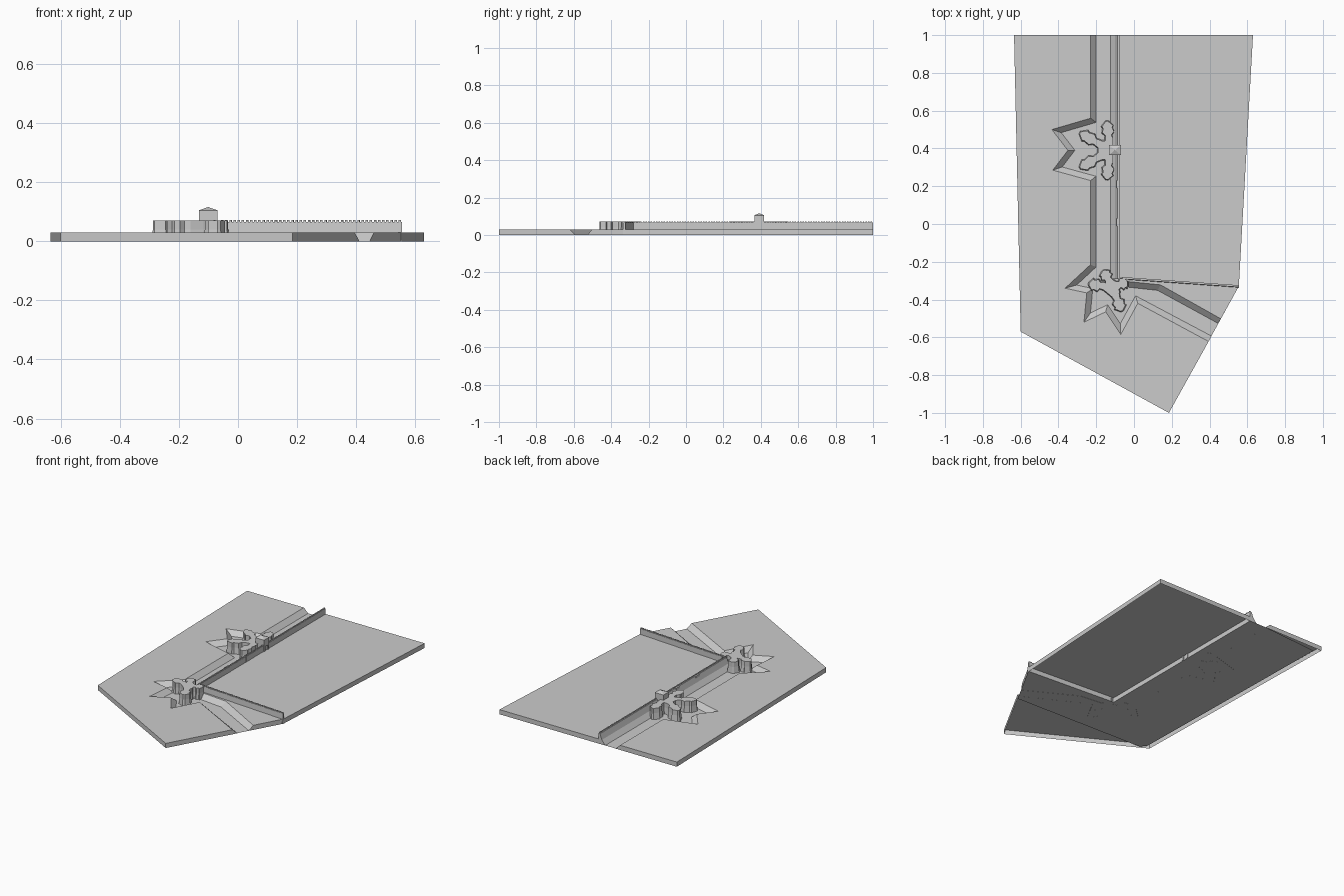
import bpy, bmesh
from math import sin, cos, pi, radians
from mathutils import Vector

if "Cube" in bpy.data.objects:
    bpy.data.objects.remove(bpy.data.objects["Cube"])


def finish(name, bm, recalc=True):
    if recalc:
        bmesh.ops.recalc_face_normals(bm, faces=bm.faces[:])
    mesh = bpy.data.meshes.new(name)
    bm.to_mesh(mesh)
    bm.free()
    obj = bpy.data.objects.new(name, mesh)
    bpy.context.collection.objects.link(obj)
    return obj


def area(pts):
    return sum(a[0] * b[1] - b[0] * a[1] for a, b in zip(pts, pts[1:] + pts[:1]))


def loft(name, low, up, z0, z1, bottom=False):
    """Skin between two plan outlines, capped on top and optionally below."""
    if area(up) < 0:
        low, up = low[::-1], up[::-1]
    bm = bmesh.new()
    lo = [bm.verts.new((p[0], p[1], z0)) for p in low]
    hi = [bm.verts.new((p[0], p[1], z1)) for p in up]
    n = len(lo)
    for i in range(n):
        j = (i + 1) % n
        bm.faces.new((lo[i], lo[j], hi[j], hi[i]))
    bm.faces.new(hi)
    if bottom:
        bm.faces.new(lo[::-1])
    return finish(name, bm, False)


def offset(path, d):
    """Mitred offset of an open path to its left; the ends are dropped."""
    out = []
    for a, b, c in zip(path, path[1:], path[2:]):
        a, b, c = Vector(a), Vector(b), Vector(c)
        u, v = (b - a).normalized(), (c - b).normalized()
        n1, n2 = Vector((-u.y, u.x)), Vector((-v.y, v.x))
        m = b + (n1 + n2) * d / (1 + n1.dot(n2))
        out.append((m.x, m.y))
    return out


def add_box(bm, c, size, angle_dir=None):
    u = angle_dir or Vector((1, 0))
    w = Vector((-u.y, u.x))
    vs = bmesh.ops.create_cube(bm, size=1)['verts']
    for v in vs:
        p = u * v.co.x * size[0] + w * v.co.y * size[1]
        v.co = (c[0] + p.x, c[1] + p.y, c[2] + v.co.z * size[2])


def wall(name, a, b, profile, crest):
    """Extrude an (offset, z) profile from a to b with battlements on top."""
    a, b = Vector(a), Vector(b)
    u = (b - a).normalized()
    w = Vector((-u.y, u.x))
    bm = bmesh.new()
    rings = []
    for p in (a, b):
        rings.append([bm.verts.new((*(p + w * o), z)) for o, z in profile])
    n = len(profile)
    for i in range(n):
        j = (i + 1) % n
        bm.faces.new((rings[0][i], rings[0][j], rings[1][j], rings[1][i]))
    bm.faces.new(rings[0])
    bm.faces.new(rings[1])
    length, pitch = (b - a).length, 0.014
    for i in range(int(length / pitch)):
        p = a + u * pitch * (i + 0.5) + w * crest
        add_box(bm, (p.x, p.y, 0.068), (0.008, 0.007, 0.008), u)
    return finish(name, bm)


# outer ground with the star-shaped scarp of the ditch
scarp = [(-.23, 1), (-.23, .56), (-.435, .5), (-.35, .39), (-.43, .285), (-.23, .23),
         (-.23, -.215), (-.365, -.34), (-.25, -.365), (-.265, -.52), (-.15, -.465),
         (-.07, -.585), (.02, -.42), (.395, -.622)]
rim = [(.185, -1), (-.6, -.57), (-.635, 1)]
toe = [(-.2, 1)] + offset(scarp, .03) + [(.411, -.593)]
loft("outer_ground", toe + rim, scarp + rim, 0, .03)

# inner ground and the wedge of land south of the wall
inner = [(-.075, 1), (-.075, -.285), (.555, -.33), (.63, 1)]
loft("inner_ground", inner, inner, 0, .03)
wedge_top = [(-.06, -.285), (-.03, -.305), (.14, -.322), (.46, -.502), (.555, -.33)]
wedge_low = [(-.06, -.285), (-.03, -.335), (.125, -.352), (.446, -.527), (.555, -.33)]
loft("south_bank", wedge_low, wedge_top, 0, .03)

# ditch floor
bm = bmesh.new()
floor = [(-.075, 1), (-.2, 1), (-.6, .97), (-.57, -.55), (-.54, -.59), (.395, -.62),
         (.555, -.33), (-.075, -.285)]
bm.faces.new([bm.verts.new((x, y, .0005)) for x, y in floor])
bm.normal_update()
if bm.faces[:][0].normal.z < 0:
    bmesh.ops.reverse_faces(bm, faces=bm.faces[:])
finish("ditch_floor", bm, False)

# battlemented walls with battered outer faces
wall("west_wall", (-.075, -.29), (-.075, 1),
     [(0, 0), (.05, 0), (.025, .03), (.012, .066), (0, .066)], .004)
wall("south_wall", (-.06, -.287), (.555, -.33),
     [(.006, 0), (-.008, 0), (-.006, .03), (-.004, .066), (.006, .066)], .001)

# small platforms behind the west wall
bm = bmesh.new()
for y in (.21, .01):
    add_box(bm, (-.083, y, .048), (.018, .04, .036))
finish("wall_platforms", bm)


# bastions: lobed arms around a court, slightly flared at the foot
def bastion(name, centre, arms, back):
    pts = []
    for ang, r in arms:
        u = Vector((cos(radians(ang)), sin(radians(ang))))
        w = Vector((-u.y, u.x))
        half = [(.34, -.021), (.52, -.016), (.62, -.031), (.78, -.024), (.84, -.03), (1, -.006)]
        for t, s in half + [(t, -s) for t, s in reversed(half)]:
            p = Vector(centre) + u * r * t + w * s
            pts.append((p.x, p.y))
    pts += back
    ring = [pts[-1]] + pts + [pts[0]]
    foot = offset(ring, -.004)
    loft(name + "_foot", foot, pts, 0, .04, True)
    loft(name, pts, pts, .04, .071)


bastion("gate_bastion", (-.125, .39),
        [(97, .155), (150, .185), (210, .185), (263, .155)], [(-.115, .3), (-.115, .48)])
bastion("corner_bastion", (-.115, -.335),
        [(20, .085), (118, .1), (172, .125), (292, .135)], [(-.075, -.36)])

# gatehouse with arched passage and pyramid roof
bm = bmesh.new()
y0, y1, yc, r = .365, .418, .3915, .014
prof = [(y0, 0), (y0, .105), (y1, .105), (y1, 0), (yc + r, 0)]
prof += [(yc + r * cos(pi * i / 8), .048 + r * sin(pi * i / 8)) for i in range(9)]
prof += [(yc - r, 0)]
rings = [[bm.verts.new((x, y, z)) for y, z in prof] for x in (-.132, -.07)]
n = len(prof)
for i in range(n):
    j = (i + 1) % n
    bm.faces.new((rings[0][i], rings[0][j], rings[1][j], rings[1][i]))
for ring in rings:
    bm.faces.new(ring)
finish("gatehouse", bm)

bm = bmesh.new()
base = [bm.verts.new(p + (.105,)) for p in
        ((-.132, y0), (-.07, y0), (-.07, y1), (-.132, y1))]
apex = bm.verts.new((-.101, yc, .116))
for i in range(4):
    bm.faces.new((base[i], base[(i + 1) % 4], apex))
finish("gatehouse_roof", bm)
